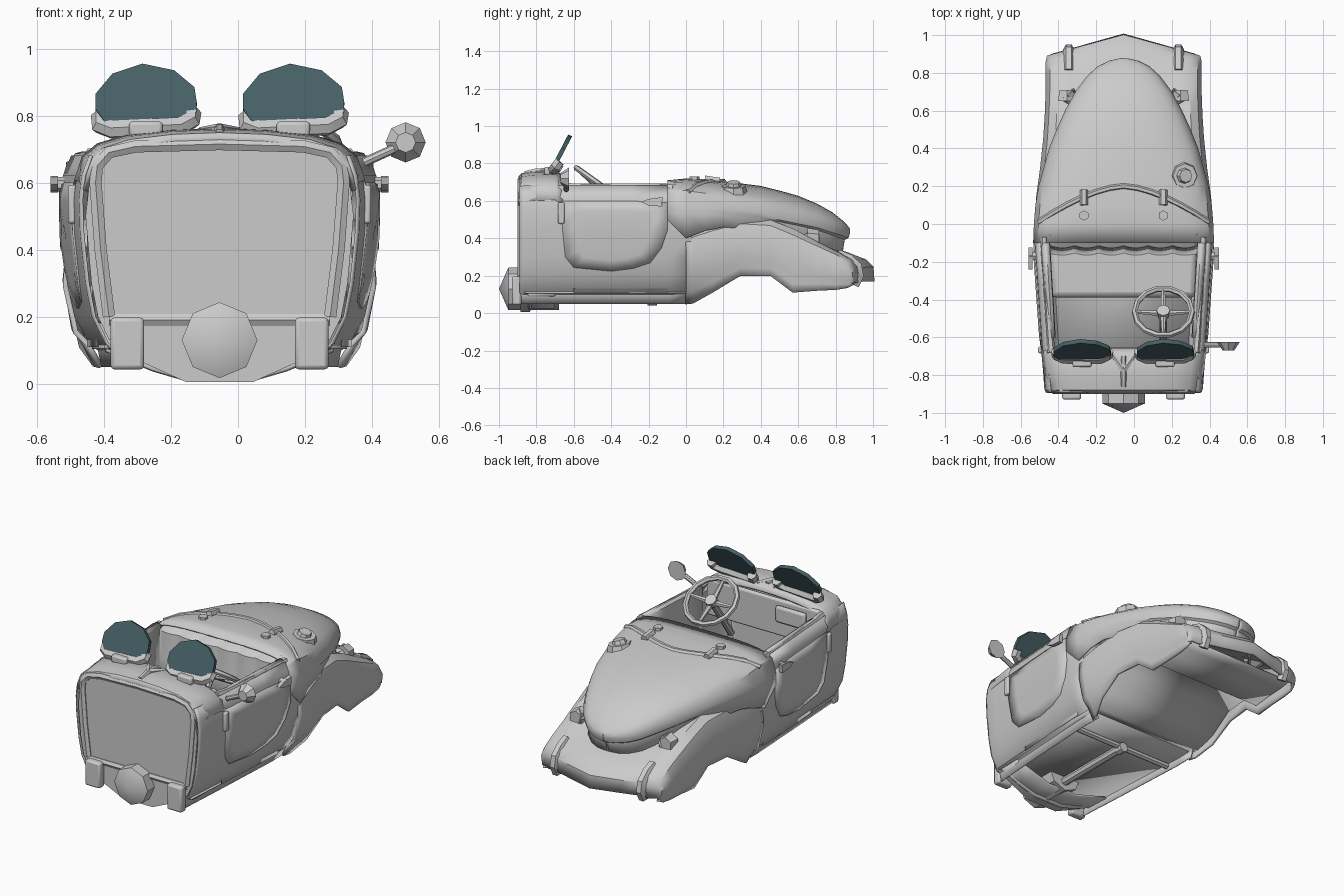
import bpy, bmesh, math
from mathutils import Vector

if "Cube" in bpy.data.objects:
    bpy.data.objects.remove(bpy.data.objects["Cube"])

CX = -0.055                      # centre line of the car


def lerp(tab, v, k=1):
    if v <= tab[0][0]:
        return tab[0][k]
    for a, b in zip(tab, tab[1:]):
        if v <= b[0]:
            return a[k] + (b[k] - a[k]) * (v - a[0]) / (b[0] - a[0])
    return tab[-1][k]


def mesh(name, verts, faces, thick=0.0):
    me = bpy.data.meshes.new(name)
    me.from_pydata(verts, [], faces)
    bm = bmesh.new()
    bm.from_mesh(me)
    bmesh.ops.recalc_face_normals(bm, faces=bm.faces)
    bm.to_mesh(me)
    ob = bpy.data.objects.new(name, me)
    ob.location.x = CX
    bpy.context.collection.objects.link(ob)
    if thick:
        m = ob.modifiers.new("thickness", 'SOLIDIFY')
        m.thickness, m.offset = thick, 0
    return ob


def loft(name, rings, thick=0.0):
    n = len(rings[0])
    faces = [(i*n+j, i*n+j+1, (i+1)*n+j+1, (i+1)*n+j)
             for i in range(len(rings) - 1) for j in range(n - 1)]
    return mesh(name, [p for r in rings for p in r], faces, thick)


def mirrored(half):              # half starts on the centre line
    return [(-x, y, z) for x, y, z in half[:0:-1]] + half


def prism(name, pts, depth):     # polygon extruded along a vector
    n, d = len(pts), Vector(depth)
    v = [Vector(p) for p in pts]
    f = [tuple(range(n)), tuple(range(n, 2*n))]
    f += [(i, (i+1) % n, n+(i+1) % n, n+i) for i in range(n)]
    return mesh(name, v + [p + d for p in v], f)


def tube(name, pts, r, cyclic=False):
    cu = bpy.data.curves.new(name, 'CURVE')
    cu.dimensions, cu.bevel_depth, cu.bevel_resolution = '3D', r, 1
    cu.use_fill_caps = True
    s = cu.splines.new('POLY')
    s.points.add(len(pts) - 1)
    for p, c in zip(s.points, pts):
        p.co = (*c, 1)
    s.use_cyclic_u = cyclic
    ob = bpy.data.objects.new(name, cu)
    ob.location.x = CX
    bpy.context.collection.objects.link(ob)
    bpy.ops.object.select_all(action='DESELECT')
    ob.select_set(True)
    bpy.context.view_layer.objects.active = ob
    bpy.ops.object.convert(target='MESH')
    return bpy.context.object


def rod(name, a, b, r1, r2=None, sides=8):
    a, b = Vector(a), Vector(b)
    bpy.ops.mesh.primitive_cone_add(vertices=sides, radius1=r1, radius2=r1 if r2 is None else r2,
                                    depth=(b-a).length, location=(a+b)/2 + Vector((CX, 0, 0)))
    ob = bpy.context.object
    ob.rotation_euler = (b-a).to_track_quat('Z', 'Y').to_euler()
    ob.name = name
    return ob


def box(name, loc, size, bevel=0.01):
    bpy.ops.mesh.primitive_cube_add(size=1, location=(loc[0]+CX, loc[1], loc[2]))
    ob = bpy.context.object
    ob.name, ob.scale = name, size
    bpy.ops.object.transform_apply(location=False, rotation=False, scale=True)
    m = ob.modifiers.new("bevel", 'BEVEL')
    m.width, m.segments = bevel, 2
    return ob


# Cabin tub: bulging outer sides over an inset sill, with an inner lining
SIDE = [(.05, .35), (.10, .36), (.12, .385), (.2, .43), (.3, .452), (.45, .47), (.55, .474), (.62, .465), (.68, .44)]
WIDTH = [(-.89, .865), (-.87, .88), (-.8, .89), (-.6, .925), (-.3, .97), (-.1, 1), (.05, .99)]


def side_x(y, z):
    return lerp(SIDE, z) * lerp(WIDTH, y)


STN = (-.89, -.87, -.8, -.6, -.45, -.3, -.1, -.085, .03)
for s, nm in ((-1, "left"), (1, "right")):
    rings, lining = [], []
    for y in STN:
        top = lerp([(-.1, .7), (-.085, .52), (.03, .42)], y)
        rings.append([(s*side_x(y, min(z, top)), y, min(z, top)) for z, _ in SIDE])
        w = lerp(WIDTH, y)
        if -.7 > y or y > -.09:
            continue
        lining.append([(s*w*x, y, z) for x, z in ((.43, .685), (.41, .69), (.395, .68), (.392, .5), (.392, .11))])
    loft("cabin_side_" + nm, rings, .006)
    loft("cabin_lining_" + nm, lining, .006)

# Tail wings with pointed apron: y, half width, top z, bottom z
WING = [(.0, .464, .42, .05), (.04, .464, .45, .055), (.14, .457, .48, .11), (.29, .435, .51, .2),
        (.45, .418, .50, .2), (.57, .41, .455, .11), (.7, .405, .385, .12), (.8, .405, .33, .125),
        (.86, .405, .29, .135), (.885, .40, .25, .15), (.89, .39, .17, .15)]
rings = []
for y, w, t, b in WING:
    h = t - b
    q = max(0, 1 - y/.2)         # blends the wing into the cabin side
    sec = [(0, -.06*h), (.45, -.08*h), (.7, -.05*h), (.86, -.01), (.95+.03*q, -.12*h),
           (1-.01*q, -.35*h), (.985-.06*q, -.72*h), (.965-.12*q, -.82*h-.04*h*(1-q)), (.96-.2*q, -h)]
    k = .11 * max(0, min(1, (y-.7)/.18))
    rings.append(mirrored([(w*u, y + k*(1-u), t+dz) for u, dz in sec]))
loft("tail_wings", rings, .016)

# Tail deck: y, half width, crown z, shoulder z, lower edge z
DECK = [(-.1, .474, .705, .58, .5), (0, .470, .715, .57, .40), (.1, .462, .712, .565, .44), (.2, .445, .70, .56, .46),
        (.4, .39, .675, .54, .44), (.5, .35, .65, .525, .42), (.6, .305, .622, .505, .38), (.7, .25, .58, .485, .33),
        (.78, .19, .535, .46, .31), (.83, .135, .495, .445, .31), (.86, .075, .465, .435, .31),
        (.872, .02, .45, .43, .32), (.873, .001, .449, .43, .32)]


def deck_z(x, y):
    w, t, s = (lerp(DECK, y, k) for k in (1, 2, 3))
    p = lerp([(-.1, 3.8), (.05, 3), (.3, 2.3)], y)
    return s + (t-s)*max(0, 1 - min(1, abs(x)/w)**p)**(1/p)


rings = []
for y, w, t, s, b in DECK:
    half = [(u*w, y, deck_z(u*w, y)) for u in (0, .25, .45, .62, .76, .87, .95, 1)]
    back = .04 * max(0, (y-.6)/.27)
    g = max(0, min(1, (y-.2)/.4))   # undercut lip appears toward the nose
    half += [(w*(1-.015*g), y-back*.2, s-.025), (w*(1-.06*g), y-back*.7, s-.035), (w*(1-.07*g), y-back, b)]
    rings.append(mirrored(half))
loft("tail_deck", rings, .01)
for x in (-.19, 0, .19):
    tube("deck_rib", [(x*(1-.15*i), .22+.11*i, deck_z(x*(1-.15*i), .22+.11*i)-.005) for i in range(5)], .007)

# Underside pan following the lower edge
floor = [(-.86, .345, .11), (-.3, .38, .11), (.0, .38, .11)]
pan = [(.0, .38, .11)] + [(y, w*(.93-.1*max(0, 1-y/.2)), b+.06) for y, w, t, b in WING[1:9]]
for nm, tab in (("cabin_floor", floor), ("underside_pan", pan)):
    loft(nm, [[(-w, y, z), (w, y, z)] for y, w, z in tab], .012)

# Front bulkhead, raised frame and cowl
cowl = [(0, .75), (.14, .745), (.27, .73), (.35, .705), (.39, .67), (.412, .6)]
half = [(x, -.885, z-.02) for x, z in cowl[:4]] + [(side_x(-.88, z)-.012, -.885, z) for z in (.65, .5, .3, .2, .13)] + [(0, -.885, .13)]
prism("front_bulkhead", [(-x, y, z) for x, y, z in half[-2:0:-1]] + half, (0, .02, 0))
frame = [(0, .715), (.25, .708), (.33, .69), (.365, .65), (.37, .6), (.355, .4), (.33, .2)]
tube("front_frame", mirrored([(x, -.88, z) for x, z in frame]), .021)
tube("front_frame_bottom", [(-.33, -.88, .19), (.33, -.88, .19)], .02)
loft("front_cowl", [mirrored([(x*f, y, z+dz) for x, z in cowl])
                    for y, f, dz in ((-.89, .97, -.025), (-.875, .985, -.008), (-.82, 1.0, 0), (-.7, 1.035, .005), (-.66, 1.045, -.02))], .016)
box("dashboard", (0, -.67, .6), (.76, .03, .22), .012)
box("dash_pad", (-.2, -.645, .63), (.2, .03, .1), .014)
tube("hood_mascot", [(0, -.86, .745), (0, -.8, .76), (0, -.7, .755)], .016)
for s in (-1, 1):
    rod("mascot_wing", (0, -.77, .755), (s*.06, -.69, .755), .022, .01, 6)

# Curved front valance
prism("front_valance", [(x, -.885, z) for x, z in ((-.33, .2), (-.31, .1), (-.2, .05), (-.1, .005), (.1, .005), (.2, .05), (.31, .1), (.33, .2))], (0, .05, 0))
loft("valance_underside", [mirrored([(0, y, z), (.1, y, z), (.2, y, z+.03), (.34, y, .1)]) for y, z in ((-.84, .01), (-.83, .03), (-.7, .03))], .012)

# Front hub, drive shaft and cross member
rod("hub_drum", (0, -.95, .13), (0, -.68, .13), .113)
rod("hub_cone", (0, -.95, .13), (0, -1, .13), .113, 0)
rod("drive_shaft", (0, -.7, .075), (0, -.18, .075), .026)
rod("cross_member", (-.34, -.18, .08), (.34, -.18, .08), .018, sides=6)
rod("shaft_joint", (0, -.205, .07), (0, -.155, .07), .03)

# Cockpit rails and seat
for s in (-1, 1):
    tube("cockpit_rail", [(s*side_x(y, .68)-s*.018, y, z) for y, z in ((-.68, .685), (-.6, .675), (-.3, .67), (-.07, .67))], .02)
seat = []
for i in range(37):
    x = -.39 + .78*i/36
    d = .012*abs(math.sin(math.pi*i/6))
    seat.append([(x, -.03, .665), (x, -.06-d, .685), (x, -.11-d, .655), (x, -.12-d, .5), (x, -.15-d, .3)])
loft("seat_back", seat, .012)
box("seat_cushion", (0, -.25, .25), (.77, .28, .14), .03)

# Trim arch over the tail deck with straps, studs and filler cap
arch = []
for i in range(-6, 7):
    x = .45*i/6
    y = .2 - .19*(abs(i)/6)**1.6
    arch.append((x, y, deck_z(x, y)+.002))
tube("deck_trim", arch, .016)
for s in (-1, 1):
    x = s*.21
    tube("deck_strap", [(x, y, deck_z(x, y)+.01) for y in (.1, .13, .18)], .022)
    rod("deck_stud", (x, .045, .69), (x, .045, deck_z(x, .045)+.02), .027, sides=6)
fz = deck_z(.32, .255)
rod("filler_base", (.315, .255, fz-.03), (.325, .255, fz+.02), .078, .065)
rod("filler_cap", (.32, .255, fz+.01), (.33, .255, fz+.04), .045, .035)

# Doors, hinges, handles, lamps and bumper hooks on both sides
door = [(-.665, .60), (-.5, .6), (-.3, .6), (-.1, .59), (-.1, .44), (-.13, .35), (-.19, .27), (-.28, .24), (-.4, .225), (-.6, .245), (-.645, .3), (-.66, .45)]
n = len(door)
for s, nm in ((-1, "left"), (1, "right")):
    verts = []
    for f in (1, .7, .4, .15):
        for a, b in door:
            y, z = -.4+(a+.4)*f, .42+(b-.42)*f
            verts.append((s*(side_x(y, z)+.003), y, z))
    faces = [(r*n+i, r*n+(i+1) % n, (r+1)*n+(i+1) % n, (r+1)*n+i) for r in range(3) for i in range(n)]
    mesh("door_" + nm, verts, faces + [tuple(range(3*n, 4*n))], .012)
    box("door_hinge", (s*.44, -.667, .535), (.025, .035, .115), .008)
    rod("handle_stem", (s*.45, -.17, .595), (s*.5, -.17, .595), .022, sides=6)
    prism("handle_" + nm, [(s*.482, y, z) for y, z in ((-.24, .595), (-.2, .575), (-.13, .57), (-.125, .62), (-.2, .61))], (s*.022, 0, 0))
    rod("lamp_body", (s*.25, .62, .39), (s*.3, .69, .405), .02, .048)
    rod("lamp_lens", (s*.3, .65, .4), (s*.3, .71, .4), .055, .045, 6)
    tube("bumper_hook", [(s*.29, y, z) for y, z in ((.81, .315), (.87, .29), (.915, .25), (.925, .2), (.9, .15))], .03)
    box("front_bracket", (s*.275, -.905, .12), (.1, .05, .155), .012)

# Twin windscreens with holders
glass = bpy.data.materials.new("tinted_glass")
glass.diffuse_color = (.06, .115, .13, 1)
glass.use_nodes = True
glass.node_tree.nodes["Principled BSDF"].inputs["Base Color"].default_value = glass.diffuse_color
pane = [(-.15, .82), (-.15, .865), (-.1, .925), (-.01, .955), (.085, .935), (.145, .885), (.152, .84), (.15, .80), (.125, .775), (-.11, .765)]
for s in (-1, 1):
    x0 = s*.22
    ob = prism("windscreen", [(x0+x, -.63-(.955-z)*.52, z) for x, z in pane], (0, .021, -.01))
    ob.data.materials.append(glass)
    tube("windscreen_holder", [(x0+x, y, z) for x, y, z in ((-.135, -.675, .80), (-.135, -.695, .77), (-.1, -.71, .758),
                               (.1, -.71, .768), (.135, -.695, .785), (.137, -.675, .81))], .029)
    box("windscreen_clamp", (x0, -.735, .76), (.1, .045, .045), .01)

# Steering wheel on its column
c, t = Vector((.21, -.465, .69)), .62
up, nrm = Vector((0, math.cos(t), -math.sin(t))), Vector((0, math.sin(t), math.cos(t)))
rim = [c + Vector((.152*math.cos(a), 0, 0)) + up*(.152*math.sin(a)) for a in (i*math.tau/14 for i in range(14))]
tube("steering_rim", rim, .016, True)
for a in range(4):
    d = Vector((math.cos(a*math.pi/2), 0, 0)) + up*math.sin(a*math.pi/2)
    rod("steering_spoke", c-nrm*.015, c+d*.15, .018, .01, 6)
rod("steering_hub", c-nrm*.025, c+nrm*.015, .035)
rod("steering_column", c, c-nrm*.33, .02)

# Side mirror
rod("mirror_arm", (.43, -.64, .66), (.54, -.64, .71), .014)
rod("mirror_shell", (.555, -.625, .72), (.555, -.67, .72), .06, .03)

for ob in bpy.data.objects:
    ob.select_set(ob.type == 'MESH')
bpy.context.view_layer.objects.active = bpy.data.objects["tail_deck"]
bpy.ops.object.shade_smooth_by_angle(angle=math.radians(35))
